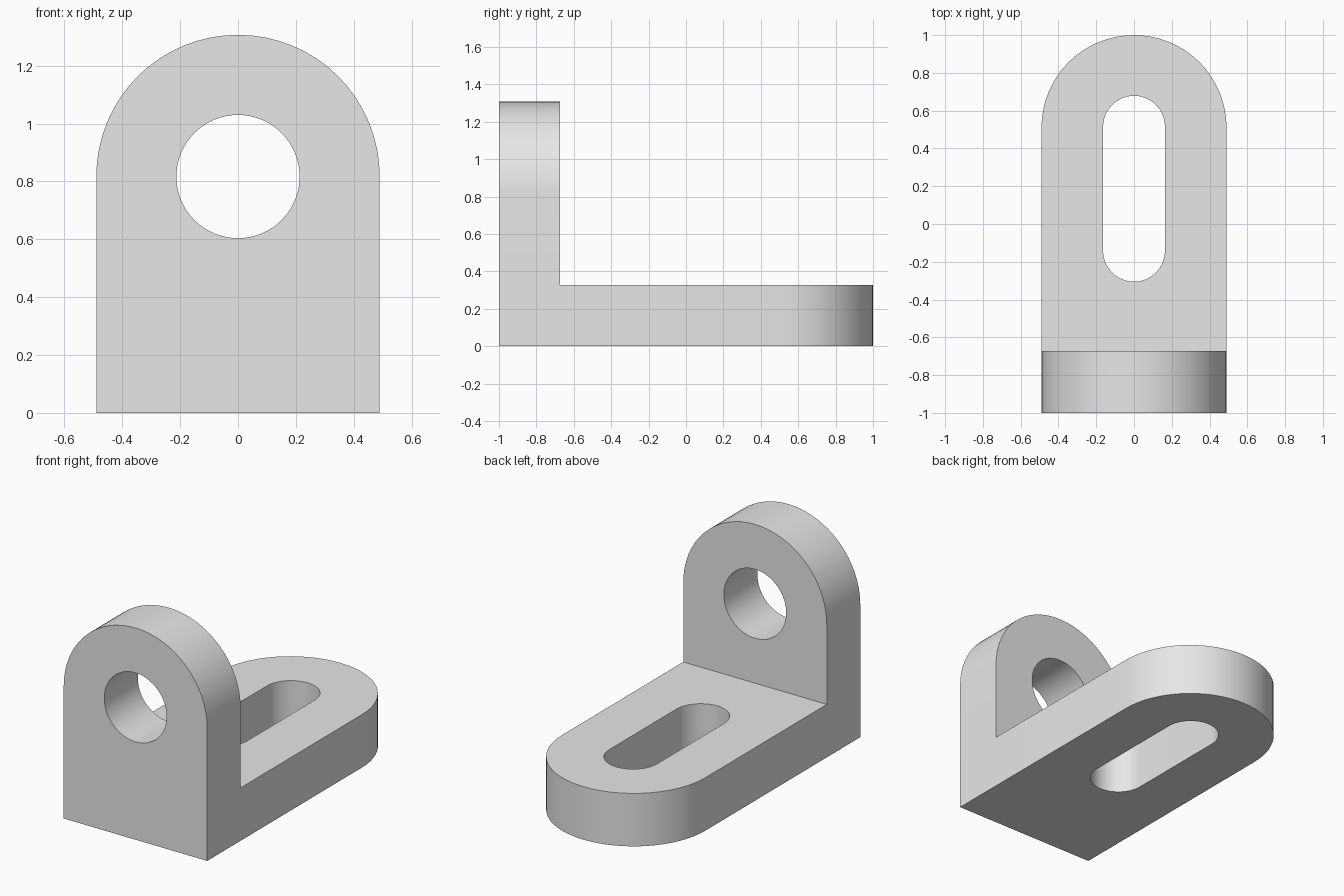
import bpy
import bmesh
from math import cos, sin, pi, radians
from mathutils import Vector

# Remove the default cube
default = bpy.data.objects.get("Cube")
if default:
    bpy.data.objects.remove(default, do_unlink=True)

# Main dimensions
THICK = 0.327
HALF_W = 0.49
HEIGHT = 1.307
EYE_Z = HEIGHT - HALF_W
END_Y = 1 - HALF_W
EYE_R = 0.213
SLOT_R = THICK / 2
SLOT_START = -0.142
SEGMENTS = 32

grey = bpy.data.materials.new("plain_grey")
grey.use_nodes = True
colour = (0.8, 0.8, 0.8, 1)
grey.diffuse_color = colour
grey.node_tree.nodes["Principled BSDF"].inputs["Base Color"].default_value = colour


def arc(radius, centre, start, end, steps=SEGMENTS):
    """Points of an arc in a flat (u, v) plane."""
    angles = [start + (end - start) * i / steps for i in range(steps + 1)]
    return [(radius * cos(a), centre + radius * sin(a)) for a in angles]


def prism(name, outline, place, depth):
    """Extrude a flat outline, placed in space by a function, along depth."""
    bm = bmesh.new()
    face = bm.faces.new([bm.verts.new(place(u, v)) for u, v in outline])
    moved = bmesh.ops.extrude_face_region(bm, geom=[face])["geom"]
    verts = [g for g in moved if isinstance(g, bmesh.types.BMVert)]
    bmesh.ops.translate(bm, verts=verts, vec=Vector(depth))
    bmesh.ops.recalc_face_normals(bm, faces=bm.faces)
    mesh = bpy.data.meshes.new(name)
    bm.to_mesh(mesh)
    bm.free()
    mesh.materials.append(grey)
    obj = bpy.data.objects.new(name, mesh)
    bpy.context.collection.objects.link(obj)
    return obj


def combine(target, tool, operation):
    """Apply a boolean and discard the tool."""
    tool.hide_render = True
    mod = target.modifiers.new(operation.lower(), "BOOLEAN")
    mod.operation = operation
    mod.solver = "EXACT"
    mod.object = tool
    bpy.context.view_layer.objects.active = target
    bpy.ops.object.modifier_apply(modifier=mod.name)
    bpy.data.objects.remove(tool, do_unlink=True)


# Upright with a round top
upright_outline = [(-HALF_W, 0), (HALF_W, 0)] + arc(HALF_W, EYE_Z, 0, pi)
bracket = prism("angle_bracket", upright_outline,
                lambda u, v: (u, -1, v), (0, THICK, 0))

# Base plate with a round rear end
plate_outline = [(-HALF_W, -1), (HALF_W, -1)] + arc(HALF_W, END_Y, 0, pi)
plate = prism("base_plate", plate_outline,
              lambda u, v: (u, v, 0), (0, 0, THICK))
combine(bracket, plate, "UNION")

# Round hole through the upright
hole = prism("eye_cutter", arc(EYE_R, EYE_Z, 0, 2 * pi, 2 * SEGMENTS)[:-1],
             lambda u, v: (u, -1.2, v), (0, 1, 0))
combine(bracket, hole, "DIFFERENCE")

# Long slot through the base plate
slot_outline = (arc(SLOT_R, END_Y + 0.005, 0, pi)
                + arc(SLOT_R, SLOT_START, pi, 2 * pi))
slot = prism("slot_cutter", slot_outline,
             lambda u, v: (u, v, -0.2), (0, 0, 0.8))
combine(bracket, slot, "DIFFERENCE")

# Smooth the curved walls and keep the edges crisp
bpy.ops.object.select_all(action="DESELECT")
bracket.select_set(True)
bpy.context.view_layer.objects.active = bracket
bpy.ops.object.shade_smooth_by_angle(angle=radians(30))
